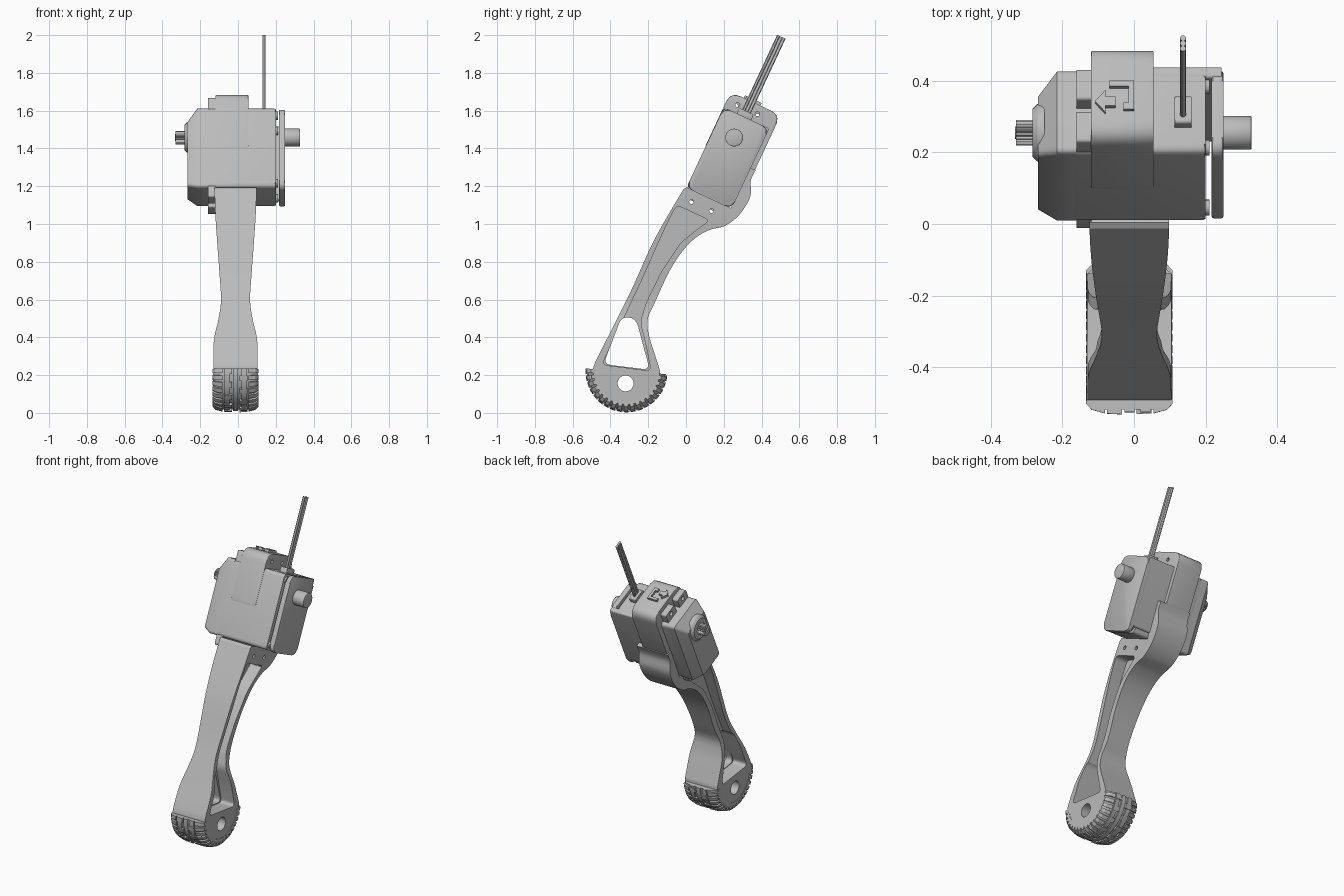
import bpy, bmesh, math
from mathutils import Matrix, Vector

if "Cube" in bpy.data.objects:
    bpy.data.objects.remove(bpy.data.objects["Cube"])

grey = bpy.data.materials.new("light_grey")
grey.use_nodes = True
grey.diffuse_color = (0.5, 0.5, 0.5, 1)
grey.node_tree.nodes["Principled BSDF"].inputs["Base Color"].default_value = (0.5, 0.5, 0.5, 1)

WORLD = Matrix.Identity(4)
# Tilted frame of the motor: x across, y backwards, z up along the body
TILT = Matrix.Translation((0, 0.23, 1.35)) @ Matrix.Rotation(math.radians(-25), 4, 'X')
FOOT_X, FOOT_Y, FOOT_Z = -0.013, -0.315, 0.22


# --- outline helpers (points are y, z pairs) ---
def smooth(pts, n=6):
    """Open Catmull-Rom curve through the points."""
    p = [Vector(q) for q in [pts[0], *pts, pts[-1]]]
    out = []
    for a, b, c, d in zip(p, p[1:], p[2:], p[3:]):
        for i in range(n):
            t = i / n
            out.append(0.5 * (2 * b + (c - a) * t + (2 * a - 5 * b + 4 * c - d) * t**2
                              + (3 * b - a - 3 * c + d) * t**3))
    return out + [p[-1]]


def rounded(pts, r, n=5):
    """Closed polygon with rounded corners."""
    p = [Vector(q) for q in pts]
    out = []
    for i, b in enumerate(p):
        a, c = p[i - 1], p[(i + 1) % len(p)]
        s = b + (a - b).normalized() * min(r, (a - b).length * 0.49)
        e = b + (c - b).normalized() * min(r, (c - b).length * 0.49)
        for k in range(n + 1):
            t = k / n
            out.append(s * (1 - t)**2 + b * 2 * t * (1 - t) + e * t * t)
    return out


def rect(y0, y1, z0, z1, r=0.0):
    pts = [(y0, z0), (y1, z0), (y1, z1), (y0, z1)]
    return rounded(pts, r) if r else pts


def circle(y, z, r, n=32, tooth=0.0):
    return [(y + (r - tooth * (i % 2)) * math.cos(math.tau * i / n),
             z + (r - tooth * (i % 2)) * math.sin(math.tau * i / n)) for i in range(n)]


# --- solid helpers ---
def finish(name, bm):
    bmesh.ops.recalc_face_normals(bm, faces=bm.faces)
    mesh = bpy.data.meshes.new(name)
    bm.to_mesh(mesh)
    bm.free()
    mesh.materials.append(grey)
    obj = bpy.data.objects.new(name, mesh)
    bpy.context.collection.objects.link(obj)
    return obj


def loft(name, sections, matrix=WORLD, bevel=0.0):
    """Solid through outlines given as (x, points)."""
    bm = bmesh.new()
    rings = [[bm.verts.new((x, *p)) for p in pts] for x, pts in sections]
    for a, b in zip(rings, rings[1:]):
        for i in range(len(a)):
            j = (i + 1) % len(a)
            bm.faces.new((a[i], a[j], b[j], b[i]))
    caps = [bm.faces.new(rings[0]), bm.faces.new(rings[-1])]
    if bevel:
        edges = {e for f in caps for e in f.edges}
        bmesh.ops.bevel(bm, geom=list(edges), offset=bevel, segments=2, affect='EDGES', profile=0.5)
    bm.transform(matrix)
    return finish(name, bm)


def prism(name, pts, x0, x1, matrix=WORLD, bevel=0.0):
    return loft(name, [(x0, pts), (x1, pts)], matrix, bevel)


def boolean(obj, cutter, operation='DIFFERENCE'):
    mod = obj.modifiers.new("cut", 'BOOLEAN')
    mod.object, mod.operation, mod.solver = cutter, operation, 'EXACT'
    bpy.context.view_layer.objects.active = obj
    bpy.ops.object.modifier_apply(modifier=mod.name)
    bpy.data.objects.remove(cutter)


# --- leg: side outline, waisted from the front, pocketed on both sides ---
def tilted(y, z):
    return (TILT @ Vector((0, y, z)))[1:]


front = [(-0.013, 1.185), (-0.167, 0.918), (-0.288, 0.653), (-0.394, 0.44), (-0.48, 0.27), (-0.492, 0.22)]
sole = [(FOOT_Y + 0.177 * math.cos(a), FOOT_Z + 0.177 * math.sin(a))
        for a in (math.pi * (1 + i / 24) for i in range(1, 24))]
back = [(-0.138, 0.225), (-0.165, 0.31), (-0.197, 0.415), (-0.203, 0.494), (-0.165, 0.584),
        (-0.077, 0.769), (0.02, 0.9), (0.115, 0.965), (0.205, 0.99), (0.283, 1.05),
        (0.34, 1.144), tilted(0.153, -0.06), tilted(0.153, 0)]
seat = [tilted(0.118, 0), tilted(0.118, -0.237), tilted(-0.139, -0.237)]
leg = prism("leg", smooth(front) + sole + smooth(back) + seat, -0.2, 0.2)

half = smooth([(0.117, -0.1), (0.117, 0.3), (0.112, 0.4), (0.09, 0.5), (0.077, 0.6), (0.086, 0.75),
               (0.097, 0.9), (0.109, 1.1), (0.115, 1.4)], 5)
waist = half + [(-p[0], p[1]) for p in reversed(half)]
turn = Matrix.Translation((FOOT_X, 0, 0)) @ Matrix.Rotation(math.pi / 2, 4, 'Z')
boolean(leg, prism("waist_cutter", waist, -1, 1, turn), 'INTERSECT')

pocket = rounded(
    [(-0.05, 1.1), (-0.12, 0.96), (-0.235, 0.7), (-0.34, 0.48), (-0.445, 0.255), (-0.185, 0.222),
     (-0.215, 0.37), (-0.243, 0.48), (-0.213, 0.58), (-0.13, 0.75), (-0.03, 0.9), (0.05, 0.965),
     (0.125, 1.02)], 0.03)
for x0, x1 in ((0.01, 0.25), (-0.25, -0.036)):
    boolean(leg, prism("pocket_cutter", pocket, x0, x1))
opening = rounded([(-0.34, 0.51), (-0.265, 0.5), (-0.192, 0.228), (-0.437, 0.258)], 0.04)
boolean(leg, prism("opening_cutter", opening, -0.3, 0.3))
boolean(leg, prism("axle_cutter", circle(-0.32, 0.156, 0.042), -0.3, 0.3))
for y, z in ((0.029, 1.118), (0.135, 1.07)):
    boolean(leg, prism("screw_cutter", circle(y, z, 0.012, 12), -0.3, 0.3))


# --- half tyre: curved carcass with ribs and lugs ---
def arc_block(bm, section, start, end, steps):
    """Sweep an (x, radius) section around the foot centre, angles in degrees."""
    rings = []
    for i in range(steps + 1):
        a = math.radians(start + (end - start) * i / steps)
        rings.append([bm.verts.new((FOOT_X + x, FOOT_Y + r * math.cos(a), FOOT_Z + r * math.sin(a)))
                      for x, r in section])
    for a, b in zip(rings, rings[1:]):
        for i in range(len(a)):
            j = (i + 1) % len(a)
            bm.faces.new((a[i], a[j], b[j], b[i]))
    bm.faces.new(rings[0])
    bm.faces.new(rings[-1])


START, END, LUGS = 176, 356, 18
pitch = (END - START) / LUGS
bm = bmesh.new()
shoulder = [(0.119, 0.155), (0.119, 0.175), (0.1, 0.193), (0.07, 0.203)]
arc_block(bm, shoulder + [(-x, r) for x, r in reversed(shoulder)], START, END, 48)
for x in (-0.045, 0, 0.045):
    arc_block(bm, [(x - 0.014, 0.19), (x + 0.014, 0.19), (x + 0.014, 0.211), (x - 0.014, 0.211)],
              START, END, 48)
for side in (-1, 1):
    lug = [(0.119 * side, 0.165), (0.121 * side, 0.187), (0.105 * side, 0.204),
           (0.068 * side, 0.214), (0.068 * side, 0.19)]
    bar = [(x * side, r) for x, r in ((0.02, 0.19), (0.062, 0.19), (0.062, 0.215), (0.02, 0.217))]
    for i in range(LUGS):
        a = START + i * pitch
        arc_block(bm, lug, a, a + pitch * 0.65, 2)
        if i % 2 == (side > 0):
            arc_block(bm, bar, a, a + pitch * 0.8, 2)
finish("tyre", bm)

# --- motor body and gear case ---
prism("motor_body", rect(-0.14, 0.115, -0.235, 0.23, 0.025), -0.17, 0.2, TILT, 0.008)
loft("gear_case", [(-0.16, rect(-0.14, 0.115, -0.235, 0.23, 0.02)),
                   (-0.215, rect(-0.14, 0.115, -0.235, 0.23, 0.02)),
                   (-0.268, rect(-0.115, 0.07, -0.215, 0.16, 0.02))], TILT)
SHAFT = (-0.023, 0.108)
loft("shaft_collar", [(-0.25, circle(*SHAFT, 0.085)), (-0.27, circle(*SHAFT, 0.08)),
                      (-0.284, circle(*SHAFT, 0.066))], TILT)
prism("splined_shaft", circle(*SHAFT, 0.036, 40, 0.006), -0.33, -0.28, TILT)
prism("shaft_screw", circle(*SHAFT, 0.018, 16), -0.333, -0.32, TILT)

# --- mounting lugs at both ends of the motor ---
for end in (-1, 1):
    for y0, y1 in ((-0.135, -0.04), (-0.005, 0.09)):
        ear = prism("mounting_lug", rect(y0, y1, *sorted((0.2 * end, 0.29 * end)), 0.012),
                    -0.16, -0.118, TILT)
        boolean(ear, prism("lug_cutter", circle((y0 + y1) / 2, 0.262 * end, 0.014, 14), -0.2, -0.1, TILT))

# --- hood strap over the top and down the back ---
hood = prism("hood_strap", rect(-0.142, 0.15, -0.05, 0.32, 0.06), -0.12, 0.055, TILT, 0.004)
for y in (-0.08, 0.036):
    boolean(hood, prism("hood_cutter", circle(y, 0.273, 0.012, 12), -0.3, 0.3, TILT))

# --- raised arrow and bracket on the hood ---
loft("arrow_head", [(-0.108, rect(-0.032, -0.03, 0.31, 0.335)),
                    (-0.08, rect(-0.065, 0.003, 0.31, 0.335))], TILT)
prism("arrow_stem", rect(-0.045, -0.017, 0.31, 0.335), -0.08, -0.052, TILT)
for x0, x1, y0, y1 in ((-0.068, 0, 0.015, 0.032), (-0.016, 0, -0.05, 0.03), (-0.03, 0, -0.055, -0.035)):
    prism("raised_bar", rect(y0, y1, 0.31, 0.335), x0, x1, TILT)

# --- side cover with idler shaft ---
prism("side_cover", rect(-0.14, 0.125, -0.24, 0.23, 0.045), 0.217, 0.25, TILT, 0.008)
prism("cover_back_wall", rect(0.09, 0.125, -0.2, 0.23, 0.012), 0.05, 0.245, TILT)
prism("idler_shaft", circle(*SHAFT, 0.047), 0.24, 0.328, TILT, 0.003)
for y in (-0.11, 0.08):
    for z in (-0.2, 0.195):
        prism("body_screw", circle(y, z, 0.022, 16), 0.19, 0.211, TILT)

# --- cable ---
CABLE_X, CABLE_Y = 0.137, -0.022
prism("cable_socket", rect(CABLE_Y - 0.042, CABLE_Y + 0.042, 0.22, 0.262, 0.01),
      CABLE_X - 0.024, CABLE_X + 0.024, TILT, 0.003)
upright = TILT @ Matrix.Translation((CABLE_X, CABLE_Y, 0)) @ Matrix.Rotation(-math.pi / 2, 4, 'Y')
for i in (-1, 0, 1):
    prism("cable_wire", circle(i * 0.016, 0, 0.0085, 12), 0.23, 0.697, upright)

# --- shading ---
bpy.ops.object.select_all(action='DESELECT')
for obj in bpy.context.scene.objects:
    if obj.type == 'MESH':
        obj.select_set(True)
        bpy.context.view_layer.objects.active = obj
bpy.ops.object.shade_smooth_by_angle(angle=math.radians(30))
